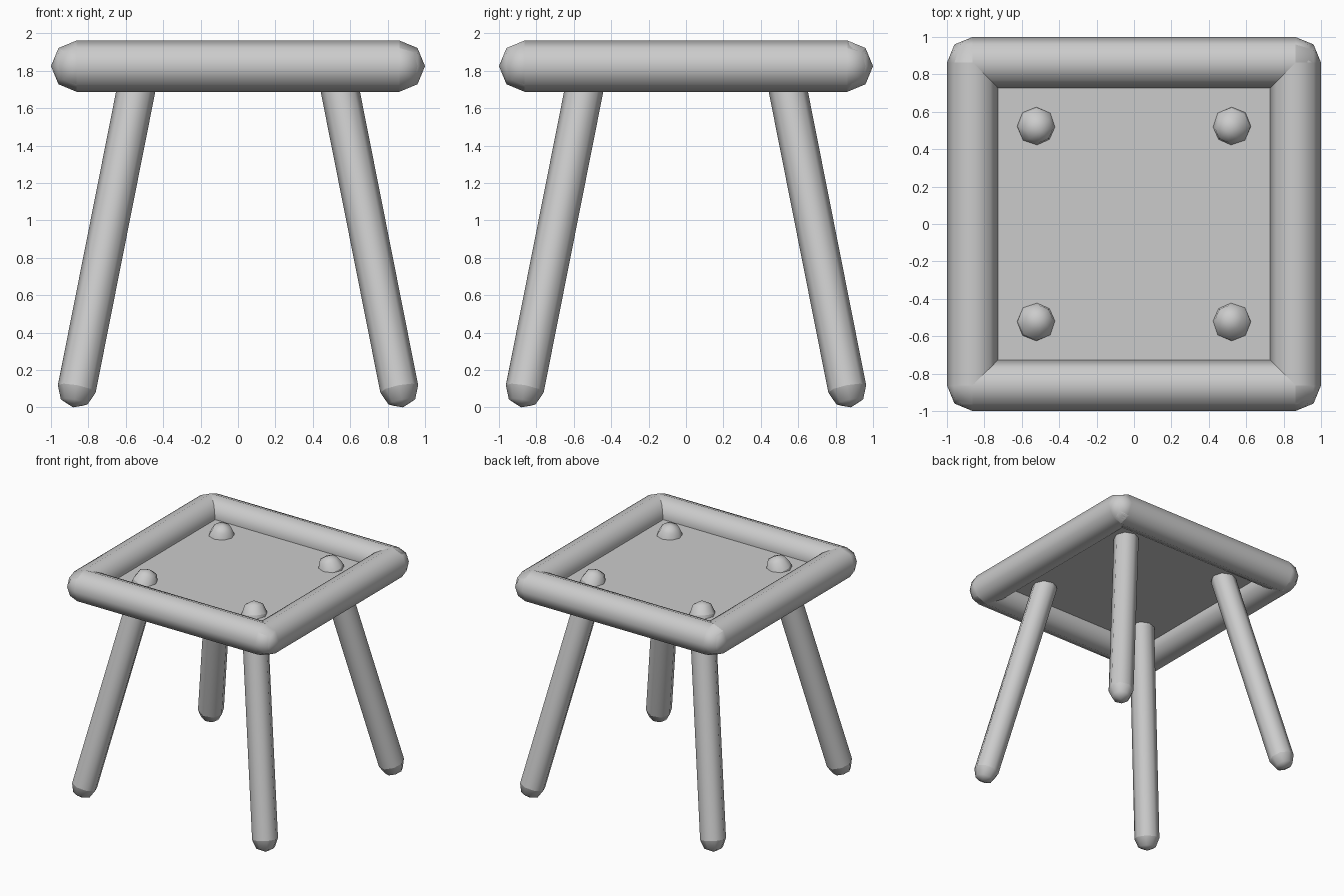
import bpy, bmesh, math
from mathutils import Vector

if "Cube" in bpy.data.objects:
    bpy.data.objects.remove(bpy.data.objects["Cube"])

SIDES = 8


def capsule(name, a, b, r):
    """Eight-sided rod from a to b with low-poly domed ends."""
    a, b = Vector(a), Vector(b)
    d = b - a
    rot = Vector((0, 0, 1)).rotation_difference(d.normalized())
    s = r * math.sqrt(0.5)
    length = d.length
    bm = bmesh.new()

    def point(x, y, z):
        return bm.verts.new(a + rot @ Vector((x, y, z)))

    rings = []
    for z, rad in ((-s, s), (0, r), (length, r), (length + s, s)):
        rings.append([point(rad * math.cos(2 * math.pi * i / SIDES),
                            rad * math.sin(2 * math.pi * i / SIDES), z)
                      for i in range(SIDES)])
    low, high = point(0, 0, -r), point(0, 0, length + r)
    for i in range(SIDES):
        j = (i + 1) % SIDES
        for p, q in zip(rings, rings[1:]):
            bm.faces.new((p[i], p[j], q[j], q[i]))
        bm.faces.new((low, rings[0][j], rings[0][i]))
        bm.faces.new((high, rings[3][i], rings[3][j]))
    for f in bm.faces:
        f.smooth = True
    # crease where the domes meet the rod
    for ring in rings[1:3]:
        for i in range(SIDES):
            bm.edges.get((ring[i], ring[(i + 1) % SIDES])).smooth = False
    return finish(name, bm)


def finish(name, bm):
    mesh = bpy.data.meshes.new(name)
    bm.to_mesh(mesh)
    bm.free()
    obj = bpy.data.objects.new(name, mesh)
    bpy.context.collection.objects.link(obj)
    return obj


R, Z = 0.137, 1.825      # rim radius and height
E = 1 - R                # rim centre line

# Rim rods around the seat
capsule("front_rim", (-E, -E, Z), (E, -E, Z), R)
capsule("back_rim", (-E, E, Z), (E, E, Z), R)
capsule("left_rim", (-E, -E, Z), (-E, E, Z), R)
capsule("right_rim", (E, -E, Z), (E, E, Z), R)

# Thin seat panel
bm = bmesh.new()
bm.faces.new([bm.verts.new((x * E, y * E, Z))
              for x, y in ((-1, -1), (1, -1), (1, 1), (-1, 1))])
finish("seat_panel", bm)

# Splayed legs, their domed tops poking through the seat
for sy, fb in ((-1, "front"), (1, "back")):
    for sx, lr in ((-1, "left"), (1, "right")):
        capsule(f"{fb}_{lr}_leg", (sx * 0.862, sy * 0.862, 0.1),
                (sx * 0.52, sy * 0.52, Z), 0.103)
